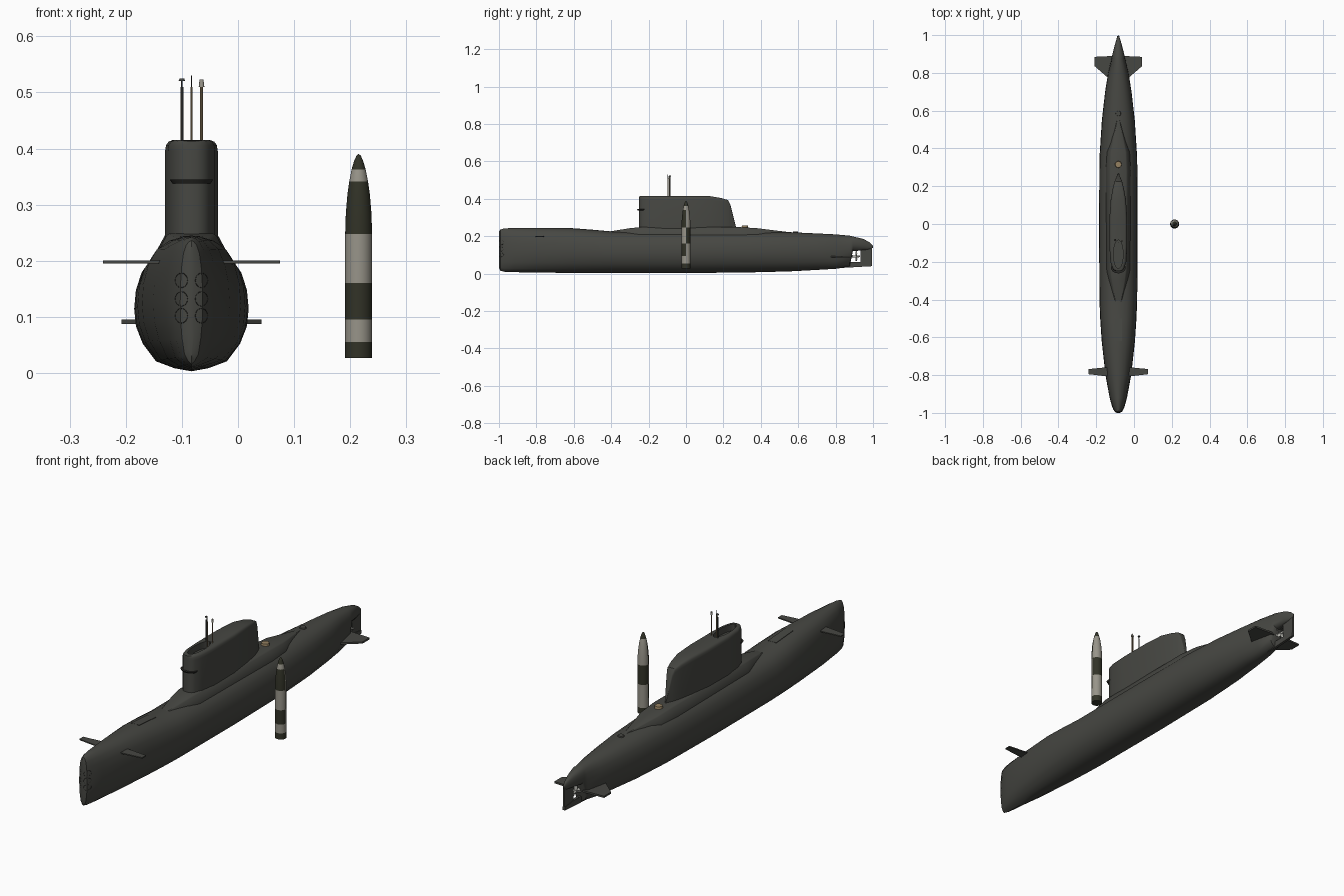
import bpy, bmesh, math
from mathutils import Vector, Matrix

if "Cube" in bpy.data.objects:
    bpy.data.objects.remove(bpy.data.objects["Cube"])

X0 = -0.083  # submarine centreline


def material(name, rgb):
    m = bpy.data.materials.new(name)
    m.diffuse_color = (*rgb, 1)
    m.use_nodes = True
    m.node_tree.nodes["Principled BSDF"].inputs["Base Color"].default_value = m.diffuse_color
    return m


HULL = material("hull_grey", (0.062, 0.063, 0.055))
DARK = material("dark_grey", (0.022, 0.022, 0.019))
OLIVE = material("dark_olive", (0.031, 0.032, 0.02))
PALE = material("pale_grey", (0.31, 0.295, 0.25))
BRASS = material("brass", (0.30, 0.22, 0.12))
METAL = material("light_metal", (0.5, 0.5, 0.46))


def finish(name, bm, *mats):
    bmesh.ops.recalc_face_normals(bm, faces=bm.faces)
    me = bpy.data.meshes.new(name)
    bm.to_mesh(me)
    bm.free()
    ob = bpy.data.objects.new(name, me)
    bpy.context.collection.objects.link(ob)
    for m in mats:
        me.materials.append(m)
    return ob


def bridge(bm, rings):
    """Skin a list of closed rings and cap both ends."""
    n = len(rings[0])
    for a, b in zip(rings, rings[1:]):
        for i in range(n):
            j = (i + 1) % n
            bm.faces.new((a[i], a[j], b[j], b[i]))
    bm.faces.new(rings[0])
    bm.faces.new(rings[-1])


def loft(name, profile, stations, mat):
    """Half profile (0..1) mirrored, scaled at each (y, half width, bottom, top)."""
    ring = profile + [(-u, v) for u, v in reversed(profile) if u > 0]
    bm = bmesh.new()
    bridge(bm, [[bm.verts.new((X0 + u * w, y, b + v * (t - b))) for u, v in ring]
                for y, w, b, t in stations])
    return finish(name, bm, mat)


def plate(name, outline, thick, to_world, mat):
    """Flat outline extruded about its own plane."""
    bm = bmesh.new()
    bridge(bm, [[bm.verts.new(to_world(a, b, h)) for a, b in outline]
                for h in (-thick / 2, thick / 2)])
    return finish(name, bm, mat)


def cylinder(name, r1, r2, z0, z1, x, y, mat, sides=16, sy=1):
    bm = bmesh.new()
    bmesh.ops.create_cone(bm, cap_ends=True, segments=sides, radius1=r1, radius2=r2, depth=z1 - z0)
    bmesh.ops.transform(bm, verts=bm.verts, matrix=Matrix.Translation((X0 + x, y, (z0 + z1) / 2))
                        @ Matrix.Diagonal((1, sy, 1, 1)))
    return finish(name, bm, mat)


# Main hull
hull_profile = [(0, 0), (.3, .025), (.62, .08), (.85, .22), (.97, .36), (1, .5), (.97, .65),
                (.87, .79), (.7, .9), (.45, .965), (.2, .992), (0, 1)]
hull = loft("hull", hull_profile, [
    (-1, .006, .03, .225), (-.993, .02, .016, .236), (-.97, .032, .01, .242),
    (-.92, .046, .008, .244), (-.8, .068, .006, .245), (-.62, .088, .004, .244),
    (-.5, .096, .003, .235), (-.4, .1, .003, .226), (0, .102, .003, .226),
    (.35, .1, .007, .226), (.55, .087, .012, .222), (.7, .07, .02, .215),
    (.8, .054, .026, .21), (.875, .037, .036, .203), (.892, .033, .12, .199),
    (.95, .018, .125, .185), (.985, .008, .13, .165), (.999, .002, .138, .15)], HULL)

# Raised deck casing
loft("deck_casing", [(0, 0), (1, 0), (1, .35), (.72, .93), (.62, 1), (0, 1)], [
    (-.42, .022, .19, .224), (-.3, .052, .19, .243), (-.24, .062, .19, .249),
    (.28, .066, .19, .249), (.38, .06, .19, .243), (.46, .037, .19, .233),
    (.56, .008, .19, .221)], HULL)

# Sail with open bridge well
sail = loft("sail", [(0, 0), (1, 0), (1, .9), (.96, .955), (.87, .985), (.72, 1), (0, 1)], [
    (-.25, .01, .22, .413), (-.246, .021, .22, .414), (-.235, .031, .22, .415),
    (-.2, .042, .22, .415), (-.12, .047, .22, .415), (.03, .047, .22, .415),
    (.13, .04, .22, .414), (.19, .029, .22, .404), (.225, .02, .22, .393),
    (.237, .015, .22, .37), (.252, .009, .22, .31), (.267, .002, .22, .25)], HULL)
cutter = cylinder("bridge_cutter", .025, .025, .385, .45, 0, -.16, HULL, 24, 3)
cut = sail.modifiers.new("bridge_well", 'BOOLEAN')
cut.operation, cut.object, cut.solver = 'DIFFERENCE', cutter, 'EXACT'
bpy.context.view_layer.objects.active = sail
bpy.ops.object.modifier_apply(modifier=cut.name)
bpy.data.objects.remove(cutter)
cylinder("sail_ledge", .034, .039, .338, .345, 0, -.232, DARK, 24, .75)

# Bow and stern planes
bow_plane = [(.03, -.805), (.075, -.805), (.158, -.795), (.158, -.768), (.075, -.76), (.03, -.76)]
stern_plane = [(.02, .75), (.05, .77), (.125, .835), (.125, .885), (.02, .89)]
for side, label in ((-1, "left"), (1, "right")):
    plate("bow_plane_" + label, bow_plane, .005,
          lambda a, b, h: (X0 + side * a, b, .198 + h), HULL)
    plate("stern_plane_" + label, stern_plane, .008,
          lambda a, b, h: (X0 + side * a, b, .091 + h), HULL)

# Rudder and skeg around the propeller gap
plate("rudder", [(.932, .045), (.995, .045), (.995, .145), (.932, .145)], .008,
      lambda a, b, h: (X0 + h, a, b), HULL)
plate("skeg", [(.82, .03), (.995, .04), (.995, .055), (.935, .062), (.82, .062)], .012,
      lambda a, b, h: (X0 + h, a, b), HULL)

# Propeller
bm = bmesh.new()
bmesh.ops.create_cone(bm, cap_ends=True, segments=12, radius1=.008, radius2=.004, depth=.06,
                      matrix=Matrix.Translation((X0, .9, .092)) @ Matrix.Rotation(-math.pi / 2, 4, 'X'))
for k in range(5):
    m = (Matrix.Translation((X0, .911, .092)) @ Matrix.Rotation(k * math.tau / 5, 4, 'Y')
         @ Matrix.Translation((0, 0, .017)) @ Matrix.Rotation(.6, 4, 'Z')
         @ Matrix.Diagonal((.008, .0015, .014, 1)))
    bmesh.ops.create_uvsphere(bm, u_segments=10, v_segments=6, radius=1, matrix=m)
finish("propeller", bm, METAL)

# Masts
cylinder("left_mast", .0028, .0028, .38, .51, -.017, -.085, HULL, 10)
cylinder("left_mast_neck", .0012, .0012, .51, .52, -.017, -.085, HULL, 8)
cylinder("left_mast_head", .006, .004, .52, .525, -.017, -.085, HULL, 12)
cylinder("centre_mast", .0016, .0016, .38, .51, 0, -.1, BRASS, 8)
cylinder("centre_mast_tip", .001, .001, .51, .53, 0, -.1, DARK, 8)
cylinder("right_mast", .003, .003, .38, .51, .018, -.09, BRASS, 10)
cylinder("right_mast_head", .005, .0035, .51, .523, .018, -.09, PALE, 12)

# Deck hatches
cylinder("main_hatch", .019, .016, .24, .257, 0, .315, BRASS, 20)
cylinder("aft_hatch", .016, .013, .21, .225, 0, .585, HULL, 20)
plate("fore_hatch", [(-.02, -.62), (.02, -.62), (.02, -.5), (-.02, -.5)], .006,
      lambda a, b, h: (X0 + a, b, .241 - .075 * (b + .62) + h), HULL)

# Torpedo tube outlines laid on the bow
bpy.context.view_layer.update()
for i in range(6):
    cx, cz = (-.018, .018)[i % 2], (.102, .132, .165)[i // 2]
    points = []
    for k in range(16):
        a = k * math.tau / 16
        start = Vector((X0 + cx + .011 * math.cos(a), -1.5, cz + .013 * math.sin(a)))
        hit, loc, _, _ = hull.ray_cast(start, Vector((0, 1, 0)))
        if hit:
            points.append(loc)
    curve = bpy.data.curves.new("torpedo_tube", 'CURVE')
    curve.dimensions, curve.bevel_depth, curve.bevel_resolution = '3D', .0006, 0
    spline = curve.splines.new('POLY')
    spline.points.add(len(points) - 1)
    for p, c in zip(spline.points, points):
        p.co = (*c, 1)
    spline.use_cyclic_u = True
    curve.materials.append(DARK)
    bpy.context.collection.objects.link(bpy.data.objects.new("torpedo_tube_%d" % (i + 1), curve))

# Missile, banded, with the middle bands swapped on its rear half
missile_profile = [(.024, .027), (.024, .055), (.024, .095), (.024, .16), (.024, .248),
                   (.0228, .285), (.020, .318), (.0168, .341), (.0125, .363), (.008, .378),
                   (.004, .387), (.0008, .39)]
bm = bmesh.new()
bridge(bm, [[bm.verts.new((.215 + r * math.cos(k * math.tau / 32), r * math.sin(k * math.tau / 32), z))
             for k in range(32)] for r, z in missile_profile])
for f in bm.faces:
    c = f.calc_center_median()
    dark = c.z < .055 or .095 < c.z < .16 or .248 < c.z < .341 or c.z > .363
    if .095 < c.z < .341 and c.y > 0:
        dark = not dark
    f.material_index = int(dark)
finish("missile", bm, PALE, OLIVE)

# Smooth shading with crisp edges
for ob in bpy.context.collection.objects:
    ob.select_set(ob.type == 'MESH')
bpy.context.view_layer.objects.active = hull
bpy.ops.object.shade_smooth_by_angle(angle=math.radians(35))
